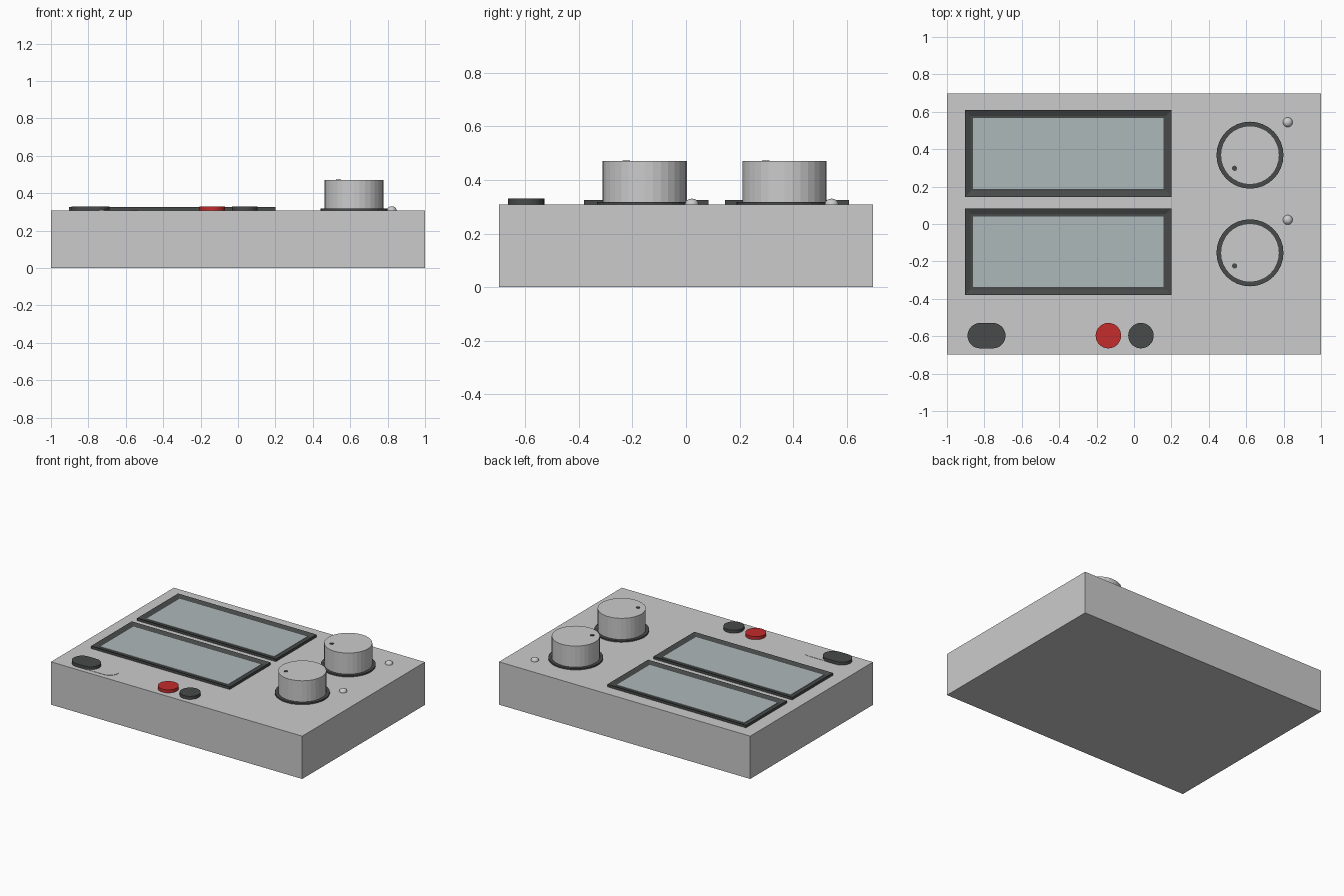
import bpy, bmesh, math

if "Cube" in bpy.data.objects:
    bpy.data.objects.remove(bpy.data.objects["Cube"])

TOP = 0.308  # height of the case's upper face


def material(name, color):
    m = bpy.data.materials.new(name)
    m.diffuse_color = (*color, 1)
    m.use_nodes = True
    m.node_tree.nodes["Principled BSDF"].inputs["Base Color"].default_value = m.diffuse_color
    return m


DARK = material("dark_plastic", (0.065, 0.068, 0.068))
RED = material("red_plastic", (0.55, 0.025, 0.025))
GLASS = material("screen_glass", (0.42, 0.48, 0.49))


def finish(name, bm, mat=None):
    bmesh.ops.recalc_face_normals(bm, faces=bm.faces)
    mesh = bpy.data.meshes.new(name)
    bm.to_mesh(mesh)
    bm.free()
    if mat:
        mesh.materials.append(mat)
    ob = bpy.data.objects.new(name, mesh)
    bpy.context.collection.objects.link(ob)
    return ob


def prism(name, outline, z0, z1, mat=None):
    bm = bmesh.new()
    face = bm.faces.new([bm.verts.new((x, y, z0)) for x, y in outline])
    top = bmesh.ops.extrude_face_region(bm, geom=[face])["geom"]
    bmesh.ops.translate(bm, vec=(0, 0, z1 - z0),
                        verts=[v for v in top if isinstance(v, bmesh.types.BMVert)])
    return finish(name, bm, mat)


def box(name, x0, x1, y0, y1, z0, z1, mat=None):
    return prism(name, [(x0, y0), (x1, y0), (x1, y1), (x0, y1)], z0, z1, mat)


def arc(x, y, r, start, end, n):
    return [(x + r * math.cos(start + (end - start) * i / n),
             y + r * math.sin(start + (end - start) * i / n)) for i in range(n + 1)]


def disc(name, x, y, r, z0, z1, mat=None, n=32):
    return prism(name, arc(x, y, r, 0, 2 * math.pi, n)[:-1], z0, z1, mat)


def capsule(name, x0, x1, y, r, z0, z1, mat=None):
    h = math.pi / 2
    pts = arc(x1 - r, y, r, -h, h, 16) + arc(x0 + r, y, r, h, 3 * h, 16)
    return prism(name, pts, z0, z1, mat)


def screen_frame(name, x0, x1, y0, y1, w, z0, z1, mat):
    # Rectangular ring: outer plate with its top inset and sunk
    ob = box(name, x0, x1, y0, y1, z0, z1, mat)
    bm = bmesh.new()
    bm.from_mesh(ob.data)
    top = max(bm.faces, key=lambda f: f.calc_center_median().z)
    bmesh.ops.inset_region(bm, faces=[top], thickness=w)
    bmesh.ops.translate(bm, vec=(0, 0, -0.012), verts=top.verts)
    bm.to_mesh(ob.data)
    bm.free()


# Case
box("case", -1, 1, -0.698, 0.698, 0, TOP)

# Two display screens and two adjustment knobs with their indicator lamps
for label, sy, ky in (("voltage", 0.377, 0.368), ("current", -0.148, -0.154)):
    screen_frame(label + "_screen_frame", -0.904, 0.2, sy - 0.232, sy + 0.232,
                 0.043, TOP, TOP + 0.018, DARK)
    box(label + "_screen_glass", -0.861, 0.157, sy - 0.189, sy + 0.189,
        TOP + 0.004, TOP + 0.009, GLASS)

    disc(label + "_knob_ring", 0.62, ky, 0.179, TOP, TOP + 0.01, DARK)
    disc(label + "_knob", 0.62, ky, 0.157, TOP + 0.01, 0.47)
    disc(label + "_knob_pointer", 0.538, ky - 0.07, 0.014, 0.465, 0.473, DARK, 16)

    bm = bmesh.new()
    bmesh.ops.create_uvsphere(bm, u_segments=20, v_segments=12, radius=0.026)
    bmesh.ops.scale(bm, vec=(1, 1, 0.85), verts=bm.verts)
    bmesh.ops.translate(bm, vec=(0.822, ky + 0.176, TOP), verts=bm.verts)
    for f in bm.faces:
        f.smooth = True
    finish(label + "_lamp", bm)

# Slide switch: shallow track and dark slider
capsule("switch_track", -0.885, -0.537, -0.597, 0.066, TOP, TOP + 0.002)
capsule("switch_slider", -0.89, -0.687, -0.597, 0.068, TOP, TOP + 0.022, DARK)

# Output terminals
disc("positive_terminal", -0.137, -0.597, 0.068, TOP, TOP + 0.022, RED)
disc("negative_terminal", 0.037, -0.597, 0.068, TOP, TOP + 0.022, DARK)
